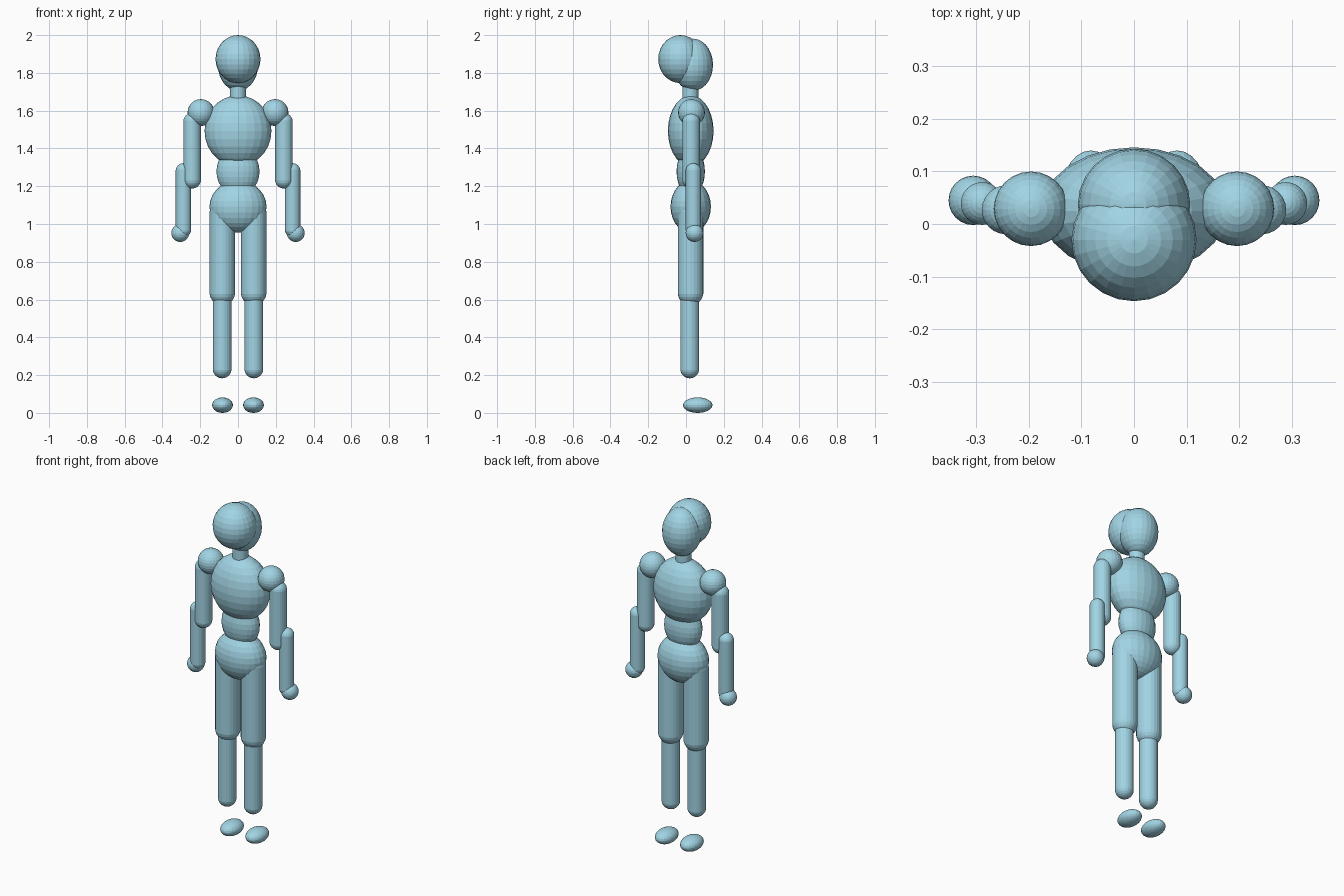
import bpy, bmesh

if "Cube" in bpy.data.objects:
    bpy.data.objects.remove(bpy.data.objects["Cube"])


def solid(name, center, radii, length=0.0, rings=14):
    """Ellipsoid; a length splits it at the equator into a vertical capsule."""
    bm = bmesh.new()
    bmesh.ops.create_uvsphere(bm, u_segments=24, v_segments=rings, radius=1.0)
    for v in bm.verts:
        shift = length / 2 if v.co.z > 0 else -length / 2
        v.co.x *= radii[0]
        v.co.y *= radii[1]
        v.co.z = v.co.z * radii[2] + shift
    mesh = bpy.data.meshes.new(name)
    bm.to_mesh(mesh)
    bm.free()
    obj = bpy.data.objects.new(name, mesh)
    obj.location = center
    bpy.context.collection.objects.link(obj)
    mesh.materials.append(mat)
    return obj


def capsule(name, x, y, z0, z1, r):
    # odd ring count keeps a straight band around the middle
    return solid(name, (x, y, (z0 + z1) / 2), (r, r, r), z1 - z0 - 2 * r, 13)


mat = bpy.data.materials.new("light_blue")
mat.diffuse_color = (0.36, 0.66, 0.78, 1)
mat.use_nodes = True
mat.node_tree.nodes["Principled BSDF"].inputs["Base Color"].default_value = mat.diffuse_color

# Head and neck
solid("head_front", (0, -0.03, 1.873), (0.119, 0.117, 0.127))
solid("head_back", (0, 0.037, 1.843), (0.107, 0.106, 0.138))
capsule("neck", 0, 0.023, 1.60, 1.78, 0.043)

# Torso
solid("chest", (0, 0.025, 1.493), (0.177, 0.121, 0.188))
solid("waist", (0, 0.025, 1.278), (0.114, 0.075, 0.13))
solid("pelvis", (0, 0.025, 1.092), (0.151, 0.107, 0.138))

# Limbs on both sides
for side, s in (("left", -1), ("right", 1)):
    solid(side + "_shoulder", (s * 0.196, 0.029, 1.59), (0.071, 0.071, 0.071))
    capsule(side + "_upper_arm", s * 0.243, 0.027, 1.188, 1.588, 0.047)
    capsule(side + "_forearm", s * 0.289, 0.039, 0.93, 1.322, 0.041)
    solid(side + "_hand", (s * 0.306, 0.045, 0.952), (0.047, 0.047, 0.047))
    capsule(side + "_thigh", s * 0.083, 0.024, 0.57, 1.125, 0.068)
    capsule(side + "_shin", s * 0.084, 0.020, 0.183, 0.66, 0.05)
    solid(side + "_foot", (s * 0.082, 0.062, 0.041), (0.055, 0.078, 0.041))
